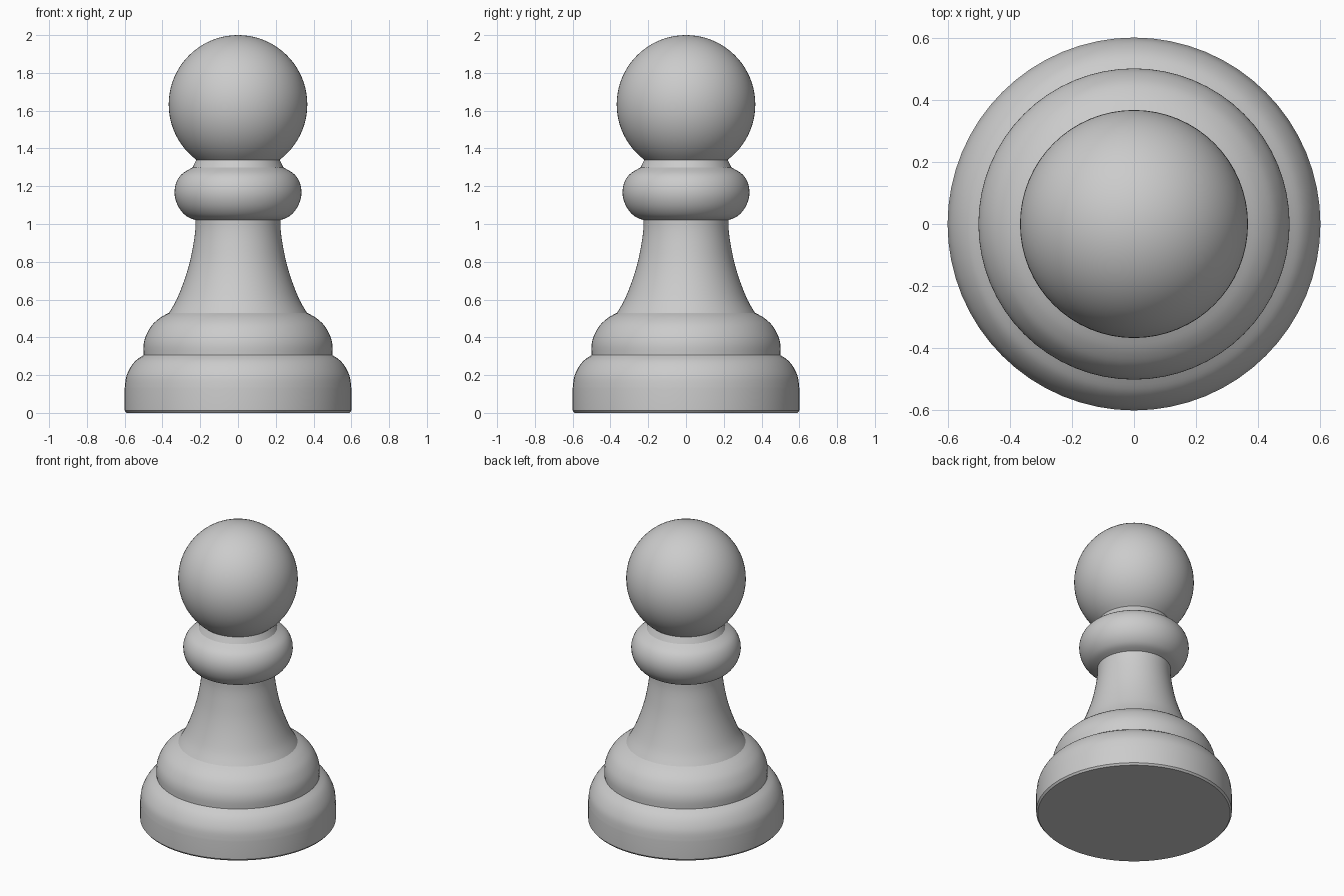
import bpy, bmesh, math

if "Cube" in bpy.data.objects:
    bpy.data.objects.remove(bpy.data.objects["Cube"])

SIDES = 64
grey = bpy.data.materials.new("light_grey")
grey.diffuse_color = (0.6, 0.6, 0.6, 1)
grey.use_nodes = True
grey.node_tree.nodes["Principled BSDF"].inputs["Base Color"].default_value = grey.diffuse_color


def smooth_path(pts, steps=4):
    """Catmull-Rom curve through the (radius, height) points."""
    p = [pts[0]] + pts + [pts[-1]]
    out = []
    for a, b, c, d in zip(p, p[1:], p[2:], p[3:]):
        for i in range(steps):
            t = i / steps
            out.append(tuple(0.5 * (2 * b[k] + (c[k] - a[k]) * t
                       + (2 * a[k] - 5 * b[k] + 4 * c[k] - d[k]) * t * t
                       + (3 * b[k] - a[k] - 3 * c[k] + d[k]) * t ** 3) for k in (0, 1)))
    return out + [pts[-1]]


def lathe(name, profile):
    """Turn a profile, listed bottom to top, around the z axis."""
    bm = bmesh.new()
    verts = [bm.verts.new((r, 0, z)) for r, z in profile]
    edges = [bm.edges.new(pair) for pair in zip(verts, verts[1:])]
    bmesh.ops.spin(bm, geom=verts + edges, cent=(0, 0, 0), axis=(0, 0, 1),
                   angle=math.tau, steps=SIDES, use_merge=True)
    bmesh.ops.remove_doubles(bm, verts=bm.verts, dist=1e-5)
    bmesh.ops.dissolve_degenerate(bm, edges=bm.edges, dist=1e-6)
    bmesh.ops.recalc_face_normals(bm, faces=bm.faces)
    # open shells: make sure the faces look away from the axis
    side = max(bm.faces, key=lambda f: f.calc_center_median().xy.length)
    if side.normal.xy.dot(side.calc_center_median().xy) < 0:
        bmesh.ops.reverse_faces(bm, faces=bm.faces)
    mesh = bpy.data.meshes.new(name)
    bm.to_mesh(mesh)
    bm.free()
    mesh.materials.append(grey)
    obj = bpy.data.objects.new(name, mesh)
    bpy.context.collection.objects.link(obj)
    bpy.context.view_layer.objects.active = obj
    obj.select_set(True)
    bpy.ops.object.shade_smooth_by_angle(angle=math.radians(35))
    obj.select_set(False)


# wide foot with a closed underside
lathe("base", [(0, 0), (0.59, 0), (0.6, 0.012)] + smooth_path(
    [(0.6, 0.13), (0.592, 0.19), (0.57, 0.24), (0.54, 0.278), (0.5, 0.306)]))

# rounded step above the foot
lathe("step", smooth_path(
    [(0.5, 0.306), (0.5, 0.36), (0.487, 0.41), (0.455, 0.465), (0.41, 0.505), (0.365, 0.53)]))

# flared stem
lathe("stem", smooth_path(
    [(0.365, 0.53), (0.325, 0.6), (0.285, 0.7), (0.255, 0.8), (0.235, 0.9), (0.226, 0.97), (0.225, 1.02)]))

# bulging ring and the short neck above it
lathe("collar", smooth_path(
    [(0.225, 1.02), (0.275, 1.043), (0.315, 1.09), (0.335, 1.15), (0.33, 1.21),
     (0.3, 1.262), (0.24, 1.3)]))
lathe("neck", smooth_path([(0.24, 1.3), (0.228, 1.325), (0.22, 1.342)]))

# ball head, open where it meets the neck
R, CZ, N = 0.367, 1.633, 32
start = math.asin(0.22 / R)
angles = [start + (math.pi - start) * i / N for i in range(N + 1)]
lathe("head", [(R * math.sin(a), CZ - R * math.cos(a)) for a in angles])
